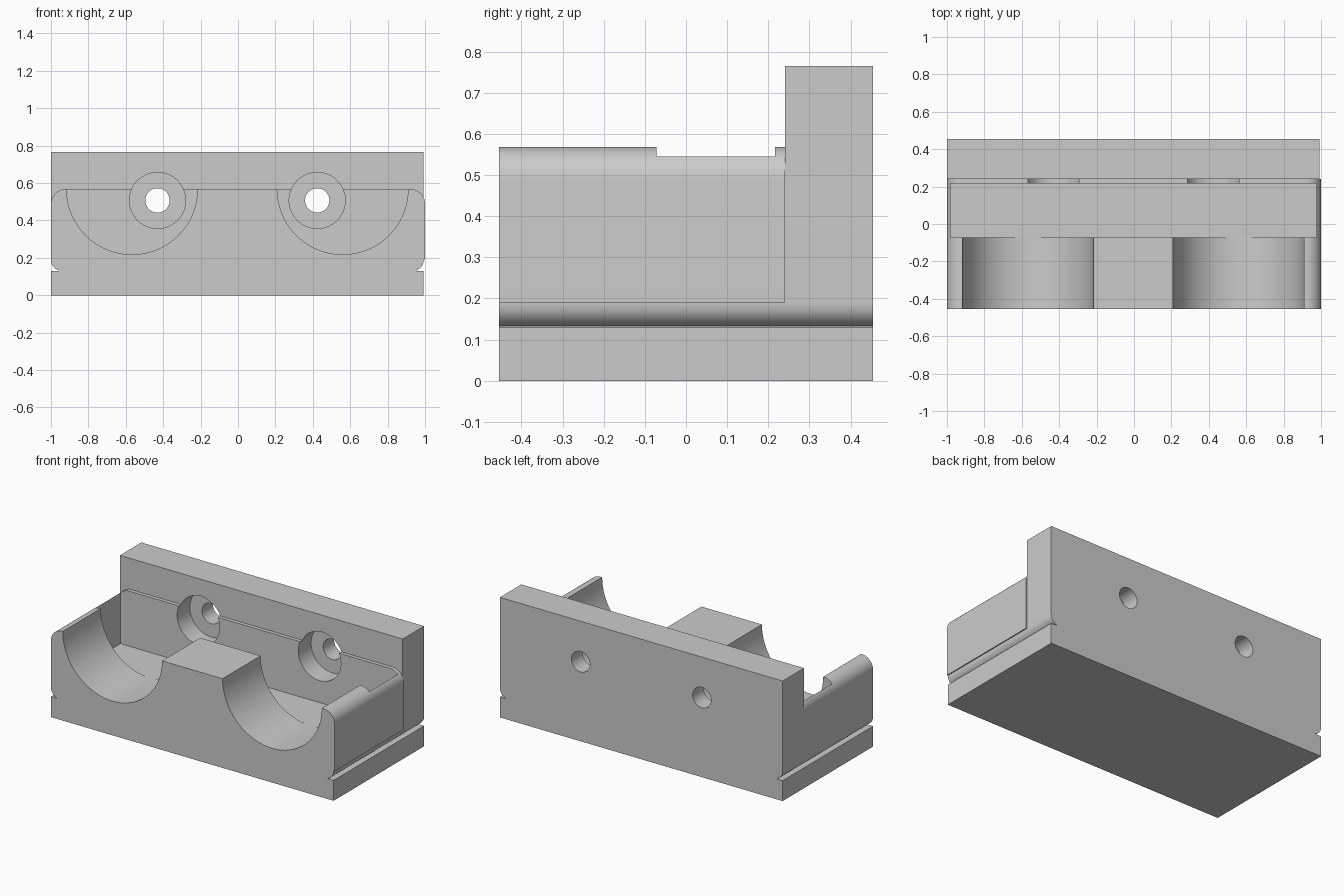
import bpy
import bmesh
from math import cos, sin, radians

cube = bpy.data.objects.get("Cube")
if cube:
    bpy.data.objects.remove(cube, do_unlink=True)

grey = bpy.data.materials.new("light grey")
grey.use_nodes = True
grey.diffuse_color = (0.6, 0.6, 0.6, 1)
grey.node_tree.nodes["Principled BSDF"].inputs["Base Color"].default_value = (0.6, 0.6, 0.6, 1)

FRONT, STEP, BACK = -0.455, 0.24, 0.455
LEFT, RIGHT = -1.0, 0.993
MID = (LEFT + RIGHT) / 2
BODY_TOP, WALL_TOP = 0.568, 0.765


def arc(cx, cz, r, start, end, n=16):
    steps = [radians(start + (end - start) * i / n) for i in range(n + 1)]
    return [(cx + r * cos(a), cz + r * sin(a)) for a in steps]


def prism(name, profile, y0, y1):
    """Extrude an x-z outline from y0 to y1."""
    bm = bmesh.new()
    face = bm.faces.new([bm.verts.new((x, y0, z)) for x, z in profile])
    side = bmesh.ops.extrude_face_region(bm, geom=[face])["geom"]
    verts = [v for v in side if isinstance(v, bmesh.types.BMVert)]
    bmesh.ops.translate(bm, verts=verts, vec=(0, y1 - y0, 0))
    bmesh.ops.recalc_face_normals(bm, faces=bm.faces)
    mesh = bpy.data.meshes.new(name)
    bm.to_mesh(mesh)
    bm.free()
    mesh.materials.append(grey)
    obj = bpy.data.objects.new(name, mesh)
    bpy.context.collection.objects.link(obj)
    return obj


def cylinder(name, x, z, r, y0, y1):
    return prism(name, arc(x, z, r, 0, 360, 72)[:-1], y0, y1)


def combine(target, tool, operation):
    mod = target.modifiers.new(operation.lower(), "BOOLEAN")
    mod.operation, mod.object, mod.solver = operation, tool, "EXACT"
    bpy.context.view_layer.objects.active = target
    bpy.ops.object.modifier_apply(modifier=mod.name)
    bpy.data.objects.remove(tool, do_unlink=True)


# Outline of the foot with an undercut groove along each side
groove_r, groove_z = 0.06, 0.19
right_groove = [(RIGHT, 0), (RIGHT, 0.13), (0.953, 0.13)]
right_groove += arc(RIGHT - groove_r, groove_z, groove_r, -70, 0)
left_groove = [(2 * MID - x, z) for x, z in reversed(right_groove)]

# Tall back wall and the lower body with rounded top shoulders
mount = prism("clamp_block", right_groove + [(RIGHT, WALL_TOP), (LEFT, WALL_TOP)] + left_groove,
              STEP, BACK)
round_r = 0.08
shoulders = [(1, groove_z)] + arc(1 - round_r, BODY_TOP - round_r, round_r, 0, 90)
shoulders += arc(LEFT + round_r, BODY_TOP - round_r, round_r, 90, 180)
body = prism("body", right_groove + shoulders + left_groove, FRONT, STEP)
combine(mount, body, "UNION")

# Wide pocket behind the cradles
pocket = [(-0.98, 0.217), (0.976, 0.217), (0.976, 0.9), (-0.98, 0.9)]
combine(mount, prism("pocket", pocket, -0.072, 0.216), "DIFFERENCE")

# Half-round cradles, counterbores and screw holes on both sides
for s in (-1, 1):
    combine(mount, cylinder("cradle", MID + s * 0.563, BODY_TOP, 0.35, -0.6, 0), "DIFFERENCE")
    combine(mount, cylinder("counterbore", MID + s * 0.427, 0.507, 0.15, 0.1, 0.345), "DIFFERENCE")
    combine(mount, cylinder("screw_hole", MID + s * 0.427, 0.507, 0.065, 0.2, 0.6), "DIFFERENCE")

bpy.ops.object.select_all(action="DESELECT")
mount.select_set(True)
bpy.context.view_layer.objects.active = mount
bpy.ops.object.shade_smooth_by_angle(angle=radians(25))
